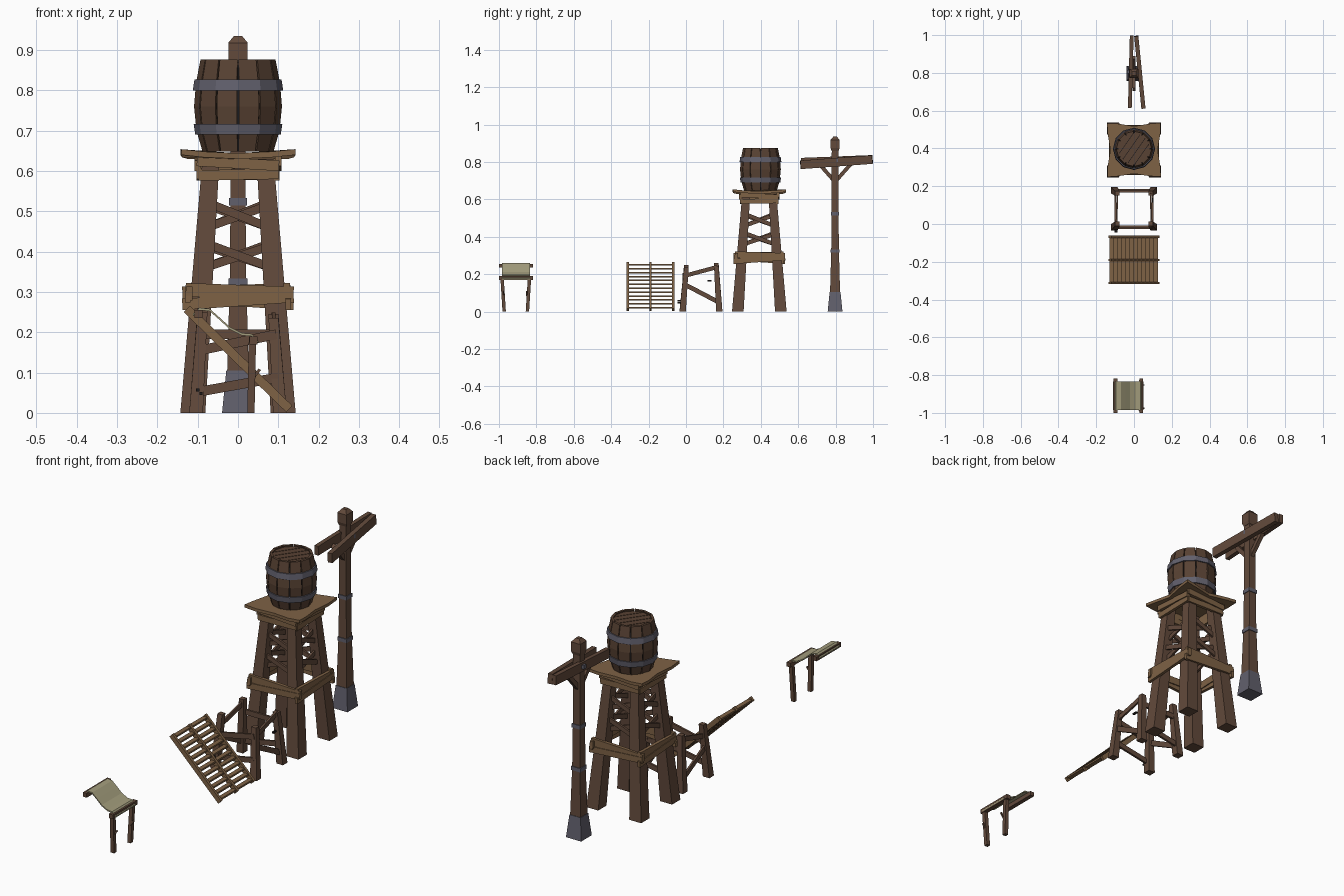
import bpy, bmesh, math
from mathutils import Vector as V

if "Cube" in bpy.data.objects:
    bpy.data.objects.remove(bpy.data.objects["Cube"])


def mat(name, r, g, b):
    m = bpy.data.materials.new(name)
    m.diffuse_color = (r, g, b, 1)
    m.use_nodes = True
    m.node_tree.nodes["Principled BSDF"].inputs["Base Color"].default_value = m.diffuse_color
    return m


DARK = mat("dark wood", .122, .068, .044)
LIGHT = mat("light wood", .21, .122, .060)
STAVE = mat("barrel wood", .098, .054, .033)
METAL = mat("grey metal", .120, .116, .150)
BLACK = mat("seam black", .012, .010, .010)
CLOTH = mat("canvas", .37, .34, .205)


def mesh(name, verts, faces, m):
    me = bpy.data.meshes.new(name)
    me.from_pydata([tuple(v) for v in verts], [], faces)
    bm = bmesh.new()
    bm.from_mesh(me)
    bmesh.ops.recalc_face_normals(bm, faces=bm.faces)
    bm.to_mesh(me)
    bm.free()
    me.materials.append(m)
    ob = bpy.data.objects.new(name, me)
    bpy.context.collection.objects.link(ob)
    return ob


def loft(name, rings, m):
    # closed skin through equal-sized rings, capped at both ends
    n = len(rings[0])
    verts = [p for r in rings for p in r]
    faces = [list(range(n)), list(range(len(verts) - n, len(verts)))]
    for k in range(len(rings) - 1):
        for i in range(n):
            j = (i + 1) % n
            faces.append([k * n + i, k * n + j, (k + 1) * n + j, (k + 1) * n + i])
    return mesh(name, verts, faces, m)


def beam(name, a, b, w, h, m, taper=1.0):
    # timber from a to b; w is horizontal width, h the other side
    a, b = V(a), V(b)
    d = (b - a).normalized()
    if abs(d.z) > .9:                       # posts keep level ends
        u, v = V((1, 0, 0)), V((0, 1, 0))
    else:
        u = d.cross(V((0, 0, 1))).normalized()
        v = u.cross(d)
    rings = []
    for p, s in ((a, 1), (b, taper)):
        rings.append([p + u * (w / 2 * s * i) + v * (h / 2 * s * j)
                      for i, j in ((-1, -1), (1, -1), (1, 1), (-1, 1))])
    return loft(name, rings, m)


def lathe(name, profile, n, cx, cy, m, turn=0.0):
    return loft(name, [[(cx + r * math.cos(turn + 2 * math.pi * i / n),
                         cy + r * math.sin(turn + 2 * math.pi * i / n), z)
                        for i in range(n)] for r, z in profile], m)


# ---------- Water tower ----------
TY = .392


def leg_at(z):                              # leg centre offset at a height
    return .112 - .045 * z / .62


for sx in (-1, 1):
    for sy in (-1, 1):
        beam("tower_leg", (sx * .112, TY + sy * .115, 0), (sx * .067, TY + sy * .07, .63),
             .062, .062, DARK, .68)


def on_side(k, t, z, out):                  # point on tower side k
    x, y = t, -out
    for _ in range(k):
        x, y = -y, x
    return (x, TY + y, z)


for k in range(4):
    f = 1 if k % 2 == 0 else -1
    # lower belt boards
    beam("lower_belt_board", on_side(k, -.13, .305, .121), on_side(k, .138, .296, .121),
         .016, .034, LIGHT)
    beam("lower_belt_board", on_side(k, -.138, .269, .125), on_side(k, .138, .288, .125),
         .014, .028, LIGHT)
    # upper belt boards
    beam("upper_belt_board", on_side(k, -.098, .589, .096), on_side(k, .10, .593, .096),
         .014, .026, LIGHT)
    beam("upper_belt_board", on_side(k, -.102, .625, .100), on_side(k, .102, .613, .100),
         .016, .026, LIGHT)
    # crossed braces
    for z0 in (.36, .46):
        o = leg_at(z0 + .03)
        beam("cross_brace", on_side(k, -o, z0, o - .004), on_side(k, o, z0 + .055, o - .004),
             .009, .021, DARK)
        beam("cross_brace", on_side(k, -o, z0 + .062, o + .006), on_side(k, o, z0, o + .006),
             .009, .021, DARK)

# platform: curved-in edges, corners lifted a little
outline = []
for k in range(4):
    outline += [on_side(k, -.14, .654, .143), on_side(k, -.085, .648, .139),
                on_side(k, 0, .644, .125), on_side(k, .085, .648, .139)]
loft("platform", [[(x, y, z - .014) for x, y, z in outline], outline], LIGHT)

# barrel
prof = [(.088, .648), (.103, .70), (.109, .76), (.104, .82), (.093, .876)]
lathe("barrel_core", [(r - .006, min(z, .862)) for r, z in prof], 24, 0, TY + .006, BLACK)
for i in range(12):
    a0, a1 = math.radians(30 * i + 1.1), math.radians(30 * i + 28.9)
    rings = []
    for r, z in prof:
        rings.append([(q * math.cos(a), TY + .006 + q * math.sin(a), z)
                      for q, a in ((r, a0), (r, a1), (r - .012, a1), (r - .012, a0))])
    loft("barrel_stave", rings, STAVE)
for z, r0, r1 in ((.69, .106, .110), (.80, .112, .108)):
    lathe("barrel_hoop", [(r0, z), (r1, z + .027)], 12, 0, TY + .006, METAL)

# barrel lid planks, laid diagonally
dx, dy = math.cos(math.radians(55)), math.sin(math.radians(55))
R, N = .083, 5
for k in range(N):
    t0, t1 = -R + 2 * R * k / N + .0015, -R + 2 * R * (k + 1) / N - .0015
    pts = []
    for t, s in ((t0, -1), (t0, 1), ((t0 + t1) / 2, 1), (t1, 1), (t1, -1), ((t0 + t1) / 2, -1)):
        c = s * math.sqrt(max(R * R - t * t, 0))
        pts.append((c * dx - t * dy, TY + .006 + c * dy + t * dx))
    loft("lid_plank", [[(x, y, z) for x, y in pts] for z in (.858, .869)], STAVE)

# ---------- Signal post with cross beams ----------
PY = .797
Q = math.pi / 4
lathe("post_foot", [(.056, 0), (.041, .105)], 4, 0, PY, METAL, Q)
lathe("post_shaft", [(.038, .10), (.029, .33), (.026, .55), (.025, .88)], 4, 0, PY, DARK, Q)
lathe("post_head", [(.027, .86), (.034, .875), (.034, .918), (.014, .935)], 4, 0, PY, DARK, Q)
for z, r in ((.315, .034), (.515, .031)):
    lathe("post_band", [(r, z), (r, z + .018)], 4, 0, PY, METAL, Q)
beam("cross_beam_left", (-.022, .615, .80), (-.012, .998, .815), .02, .044, DARK)
beam("cross_beam_right", (.05, .612, .785), (.012, .995, .813), .022, .046, DARK)
for s in (-1, 1):
    beam("knee_brace", (0, PY + s * .01, .705), (0, PY + s * .085, .79), .018, .02, DARK)
beam("beam_bolt", (-.038, PY + .008, .81), (.042, PY + .008, .81), .018, .018, METAL)

# ---------- Small four-legged stand ----------
SY = .08
for sx in (-1, 1):
    for sy, top in ((-1, .25), (1, .26)):
        beam("stand_leg", (sx * .104, SY + sy * .098, 0),
             (sx * .088, SY + sy * (.078 if sy < 0 else .082), top - (.015 if sx > 0 else 0)),
             .034, .034, DARK, .72)
    # side braces
    beam("stand_side_brace", (sx * .093, -.005, .192), (sx * .088, .165, .238), .009, .022, DARK)
    beam("stand_side_brace", (sx * .098, -.012, .148), (sx * .100, .185, .045), .009, .024, DARK)
for sy, y in ((-1, -.013), (1, .172)):
    beam("stand_cross_brace", (-.095, y, .175 + .02 * sy), (.095, y, .195), .010, .024, DARK)
    beam("stand_cross_brace", (-.10, y + sy * .008, .052), (.10, y + sy * .008, .088),
         .010, .024, DARK)
# nails
for p in ((-.10, -.035, .057), (-.092, -.035, .048), (.10, .125, .165)):
    beam("nail", (p[0], p[1] - .01, p[2]), (p[0], p[1] + .012, p[2]), .008, .008, BLACK)

# ---------- Open stair ----------
for y in (-.312, -.19, -.068):
    beam("stair_stringer", (-.127, y, .258), (.127, y, .010), .012, .022, LIGHT)
for i in range(12):
    t = (i + .5) / 12
    x, z = -.130 + .258 * t, .261 - .251 * t
    beam("stair_tread", (x, -.318, z), (x, -.062, z), .0215, .008, LIGHT)

# ---------- Canvas awning ----------
curve = [(-.112, .246), (-.095, .261), (-.07, .258), (-.045, .236), (-.02, .213),
         (.01, .198), (.034, .196), (.051, .178)]
loft("awning_canvas", [[(x, -.985, z), (x, -.835, z), (x, -.835, z - .006), (x, -.985, z - .006)]
                       for x, z in curve], CLOTH)
beam("awning_rear_beam", (-.098, -1.0, .245), (-.098, -.818, .245), .02, .02, DARK)
beam("awning_front_beam", (.038, -1.0, .180), (.038, -.818, .180), .02, .02, DARK)
for y0, y1 in ((-.972, -.984), (-.848, -.836)):
    beam("awning_pole", (.032, y0, 0), (.036, y1, .19), .018, .018, DARK)
    beam("awning_pole_peg", (.036, y0 - .004, .085), (.054, y0 - .004, .108), .007, .007, DARK)
